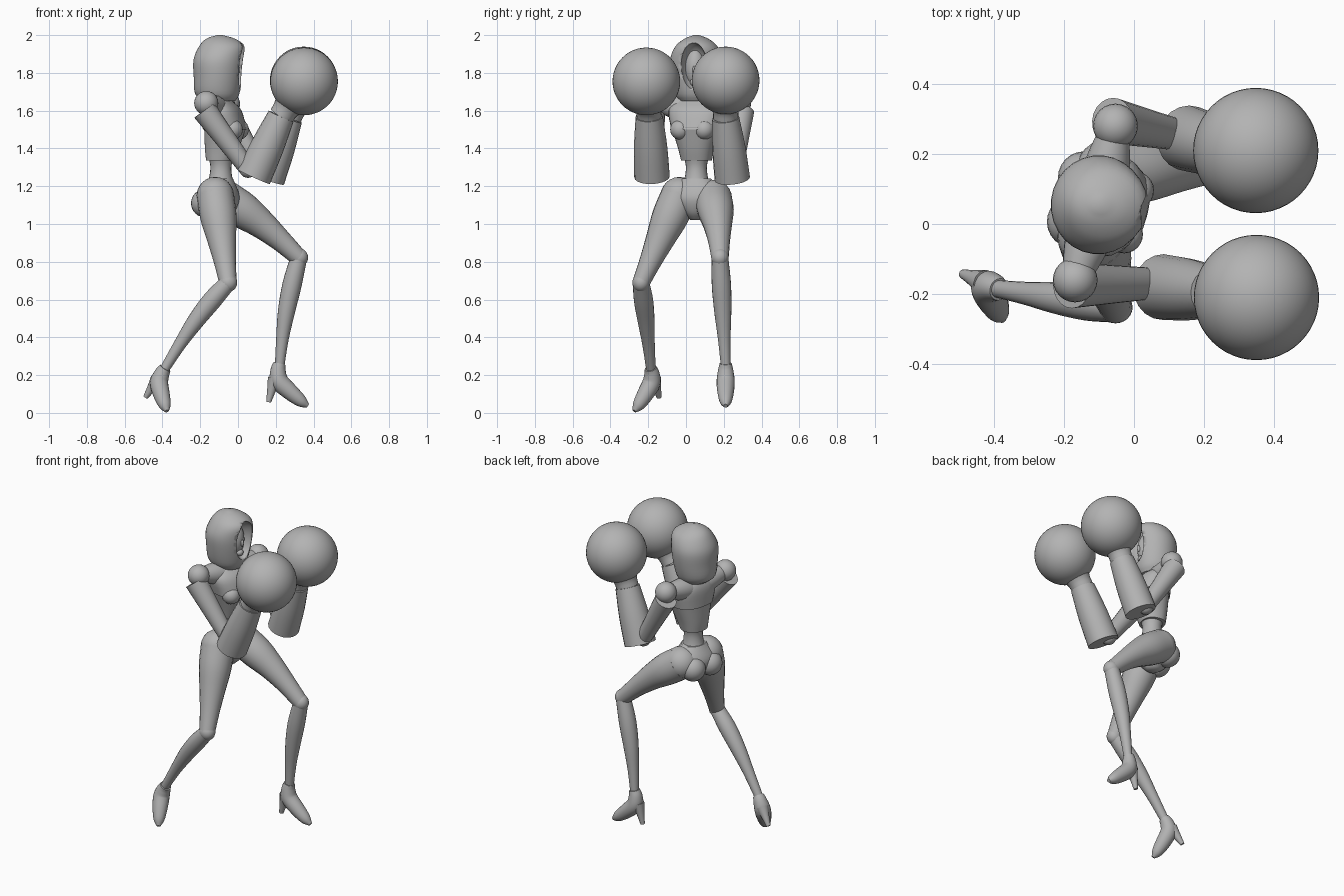
import bpy, bmesh
from math import cos, sin, pi, radians, copysign
from mathutils import Vector, Matrix

cube = bpy.data.objects.get("Cube")
if cube:
    bpy.data.objects.remove(cube, do_unlink=True)

COLOUR = (0.45, 0.45, 0.45, 1)
grey = bpy.data.materials.new("plain_grey")
grey.use_nodes = True
grey.diffuse_color = COLOUR
grey.node_tree.nodes["Principled BSDF"].inputs["Base Color"].default_value = COLOUR

TRUNK_YAW = radians(-14)
HEAD_YAW = radians(-6)
CENTRE_Y = .055
trunk_turn = Matrix.Rotation(TRUNK_YAW, 3, 'Z')


def finish(name, bm, angle=45):
    bmesh.ops.recalc_face_normals(bm, faces=bm.faces)
    mesh = bpy.data.meshes.new(name)
    bm.to_mesh(mesh)
    bm.free()
    for polygon in mesh.polygons:
        polygon.use_smooth = True
    mesh.set_sharp_from_angle(angle=radians(angle))
    mesh.materials.append(grey)
    part = bpy.data.objects.new(name, mesh)
    bpy.context.collection.objects.link(part)
    return part


def spline(controls, steps=4):
    """Catmull-Rom curve through control tuples of any length."""
    p = [Vector(q) for q in controls]
    p = [2 * p[0] - p[1]] + p + [2 * p[-1] - p[-2]]
    out = []
    for a, b, c, d in zip(p, p[1:], p[2:], p[3:]):
        for i in range(steps):
            t = i / steps
            out.append(b + (c - a) * t / 2 + (a - b * 2.5 + c * 2 - d / 2) * t ** 2
                       + ((b - c) * 3 + d - a) * t ** 3 / 2)
    return out + [p[-2]]


def skin(name, rings):
    """Bridge rings of points and cap both ends."""
    bm = bmesh.new()
    loops = [[bm.verts.new(point) for point in ring] for ring in rings]
    count = len(loops[0])
    for a, b in zip(loops, loops[1:]):
        for i in range(count):
            j = (i + 1) % count
            bm.faces.new((a[i], a[j], b[j], b[i]))
    bm.faces.new(loops[0])
    bm.faces.new(loops[-1])
    return finish(name, bm)


def tube(name, points, radii, sides=20):
    """Round tube along a smooth path with a changing radius."""
    path = spline([(*point, radius) for point, radius in zip(points, radii)])
    middle = [point.to_3d() if len(point) == 3 else Vector(point[:3]) for point in path]
    turns = [2 * pi * k / sides for k in range(sides)]
    rings = []
    for i, centre in enumerate(middle):
        ahead = middle[min(i + 1, len(middle) - 1)] - middle[max(i - 1, 0)]
        u = ahead.cross(Vector((0, 1, 0))).normalized()
        v = ahead.normalized().cross(u)
        rings.append([centre + path[i][3] * (cos(a) * u + sin(a) * v) for a in turns])
    return skin(name, rings)


def limb(name, start, end, radii, bow=(0, 0, 0)):
    """Tube from start to end, bowed sideways at its middle."""
    start, end, bow = Vector(start), Vector(end), Vector(bow)
    steps = [i / (len(radii) - 1) for i in range(len(radii))]
    tube(name, [start.lerp(end, t) + bow * sin(pi * t) for t in steps], radii)


def loft(name, rows, yaw=TRUNK_YAW, power=1, sides=28):
    """Upright body from rows of height, x, half depth and half width."""
    turn = Matrix.Rotation(yaw, 3, 'Z')

    def rounded(value):
        return copysign(abs(value) ** power, value)

    turns = [2 * pi * k / sides for k in range(sides)]
    rings = [[Vector((x, CENTRE_Y, z)) + turn @ Vector((depth * rounded(cos(a)),
              width * rounded(sin(a)), 0)) for a in turns]
             for z, x, depth, width in spline(rows)]
    return skin(name, rings)


def ball(name, centre, size, yaw=0, segments=24):
    bm = bmesh.new()
    place = (Matrix.Translation(centre) @ Matrix.Rotation(yaw, 4, 'Z')
             @ Matrix.Diagonal((*size, 1)))
    bmesh.ops.create_uvsphere(bm, u_segments=segments, v_segments=segments // 2,
                              radius=1, matrix=place)
    return finish(name, bm)


# Hood with a carved face opening
hood = loft("hood", [(1.65, -.1, .085, .085), (1.69, -.11, .118, .115),
                     (1.78, -.105, .13, .135), (1.87, -.1, .136, .14),
                     (1.94, -.085, .122, .112), (1.98, -.092, .078, .065),
                     (2, -.097, .015, .015)], yaw=HEAD_YAW)
opening = ball("hood_opening_cutter", (.035, .04, 1.835), (.1, .07, .125), HEAD_YAW, 32)
opening.hide_render = True
opening.hide_set(True)
carve = hood.modifiers.new("opening", 'BOOLEAN')
carve.operation = 'DIFFERENCE'
carve.solver = 'EXACT'
carve.object = opening

# Face inside the hood
ball("face", (-.065, .05, 1.825), (.065, .058, .105), HEAD_YAW)
ball("nose", (-.002, .043, 1.815), (.014, .009, .022), HEAD_YAW, 12)
ball("chin", (-.022, .045, 1.75), (.025, .024, .022), HEAD_YAW, 16)

# Neck, chest, waist and pelvis
limb("neck", (-.1, CENTRE_Y, 1.57), (-.1, CENTRE_Y, 1.74), (.055, .045, .045))
loft("upper_chest", [(1.5, -.07, .112, .132), (1.6, -.085, .096, .148),
                     (1.65, -.1, .065, .11), (1.68, -.1, .04, .05)], power=.8)
loft("ribcage", [(1.335, -.095, .072, .08), (1.4, -.085, .088, .096),
                 (1.51, -.068, .108, .13)], power=.85)
limb("waist", (-.092, CENTRE_Y, 1.2), (-.09, CENTRE_Y, 1.36), (.075, .06, .056, .068))
loft("pelvis", [(1.02, -.095, .035, .03), (1.06, -.1, .08, .075), (1.12, -.1, .104, .135),
                (1.17, -.1, .1, .145), (1.24, -.093, .066, .078)])
for side, sign in (("left", 1), ("right", -1)):
    for part, height, ahead, size in (("bust", 1.5, .09, .054), ("buttock", 1.11, -.06, .075)):
        offset = trunk_turn @ Vector((ahead, sign * .065, 0))
        ball(f"{side}_{part}", Vector((-.1, CENTRE_Y, height)) + offset, (size,) * 3, TRUNK_YAW)


def arm(side, sign, shoulder, cuff, wrist, glove):
    """Raised arm ending in a round glove."""
    shoulder, cuff, wrist, glove = map(Vector, (shoulder, cuff, wrist, glove))
    elbow = cuff + Vector((-.03, .01, .04))
    limb(side + "_collar", (-.1, CENTRE_Y, 1.6), shoulder, (.07, .065, .04))
    ball(side + "_shoulder", shoulder, (.064,) * 3)
    limb(side + "_upper_arm", shoulder + Vector((-.01, sign * .015, -.038)), elbow,
         (.066, .055, .045))
    ball(side + "_elbow", elbow, (.046,) * 3)
    limb(side + "_forearm", cuff, wrist, (.094, .088, .072))
    limb(side + "_glove_cuff", wrist, wrist.lerp(glove, .6), (.066, .07, .09, .135))
    ball(side + "_glove", glove, (.179,) * 3, segments=48)


def foot(side, ankle, turn, scale):
    """High-heeled foot, drawn in its own side plane and then turned."""
    def place(profile):
        return [Vector(ankle) + turn @ Vector((x, 0, z)) * scale for x, z in profile]

    tube(side + "_foot", place([(0, 0), (-.008, -.04), (0, -.095), (.055, -.15),
                                (.115, -.2), (.15, -.225)]),
         (.032, .041, .048, .044, .032, .011))
    tube(side + "_heel", place([(-.025, -.08), (-.042, -.14), (-.058, -.205)]),
         (.038, .024, .013), sides=12)


def leg(side, hip, knee, ankle, thigh_bow, shin_bow):
    ball(side + "_hip", hip, (.099,) * 3)
    limb(side + "_thigh", hip, knee, (.099, .096, .077, .059, .046), thigh_bow)
    ball(side + "_knee", knee, (.049, .046, .05))
    limb(side + "_shin", knee, ankle, (.044, .051, .045, .033, .025), shin_bow)


arm("right", -1, (-.168, -.16, 1.64), (.083, -.18, 1.25), (.228, -.195, 1.57), (.35, -.21, 1.755))
arm("left", 1, (-.053, .28, 1.635), (.155, .245, 1.24), (.27, .21, 1.56), (.348, .21, 1.76))

leg("right", (-.12, -.035, 1.15), (-.053, -.238, .69), (-.393, -.185, .225),
    (0, 0, 0), (0, 0, .03))
leg("left", (-.07, .145, 1.135), (.322, .18, .822), (.22, .21, .245),
    (0, .005, .02), (-.015, 0, 0))

tilted = (Matrix.Rotation(radians(-43), 3, 'Z') @ Matrix.Rotation(radians(-14), 3, 'X')
          @ Matrix.Rotation(radians(18), 3, 'Y'))
foot("right", (-.385, -.187, .237), tilted, .9)
foot("left", (.22, .21, .262), Matrix.Identity(3), 1)
